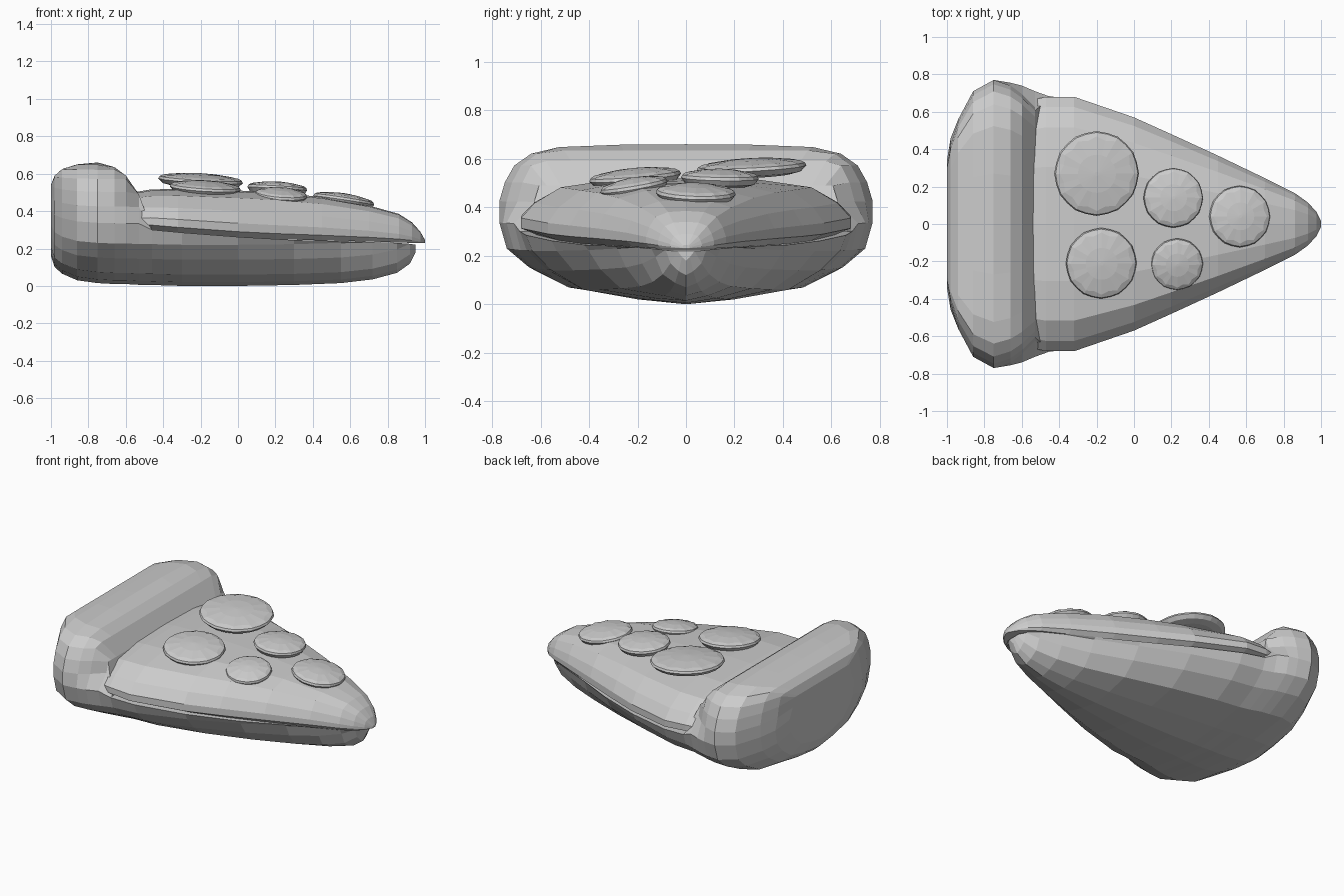
import bpy, bmesh, math
from mathutils import Matrix

if "Cube" in bpy.data.objects:
    bpy.data.objects.remove(bpy.data.objects["Cube"])


def finish(bm, name):
    bmesh.ops.recalc_face_normals(bm, faces=bm.faces)
    mesh = bpy.data.meshes.new(name)
    bm.to_mesh(mesh)
    bm.free()
    ob = bpy.data.objects.new(name, mesh)
    bpy.context.collection.objects.link(ob)
    return ob


def skin(bm, rings):
    """Bridge closed vertex rings and cap both ends."""
    rings = [[bm.verts.new(p) for p in r] for r in rings]
    for a, b in zip(rings, rings[1:]):
        n = len(a)
        for i in range(n):
            j = (i + 1) % n
            bm.faces.new((a[i], a[j], b[j], b[i]))
    bm.faces.new(rings[0])
    bm.faces.new(rings[-1])


def mirrored(x, half):
    """Close a half section (centre bottom to centre top) across y = 0."""
    return [(x, y, z) for y, z in half] + [(x, -y, z) for y, z in half[-2:0:-1]]


# Dough: base slab and raised crust in one loft (x, half width, bottom, top, upper pinch)
dough_half = [(0, 0), (.3, .02), (.64, .06), (.84, .14), (.96, .22), (1, .33), (1, .42),
              (.97, .5), (.92, .57), (.83, .62), (.68, .648), (.35, .658), (0, .66)]
dough_stations = [
    (-1.0, .34, .16, .54, .9), (-.98, .46, .10, .59, .95), (-.94, .56, .065, .625, 1),
    (-.86, .71, .03, .65, 1), (-.75, .77, .015, .66, 1), (-.66, .755, .01, .635, .98),
    (-.6, .74, .01, .59, .94), (-.53, .71, .006, .49, .88), (-.46, .685, .005, .30, 1),
    (-.3, .66, 0, .285, 1), (0, .555, 0, .262, 1), (.3, .42, .005, .245, 1),
    (.55, .295, .015, .24, 1), (.72, .215, .035, .235, 1), (.85, .15, .07, .23, 1),
    (.92, .10, .12, .225, 1), (.95, .055, .18, .22, 1)]
rings = []
for x, w, lo, hi, pinch in dough_stations:
    half = [(w * fy * (pinch if fz > .35 else 1), min(hi, lo + fz * (1 - lo / .66)))
            for fy, fz in dough_half]
    rings.append(mirrored(x, half))
bm = bmesh.new()
skin(bm, rings)
finish(bm, "dough_and_crust")

# Cheese: domed wedge overhanging the dough (x, half width, bottom, top)
cheese_half = [(0, 0), (.9, 0), (1, .12), (1, .3), (.92, .56), (.76, .84), (.45, .97), (0, 1)]
cheese_stations = [
    (-.56, .66, .30, .50), (-.47, .68, .30, .515), (-.32, .68, .285, .52), (0, .57, .26, .51),
    (.2, .48, .25, .50), (.45, .365, .243, .475), (.7, .245, .237, .43), (.86, .165, .232, .385),
    (.93, .115, .23, .34), (.975, .065, .23, .29), (1.0, .015, .23, .245)]
bm = bmesh.new()
skin(bm, [mirrored(x, [(w * fy, lo + fz * (hi - lo)) for fy, fz in cheese_half])
          for x, w, lo, hi in cheese_stations])
finish(bm, "cheese")


# Pepperoni: shallow domed discs with a scalloped top edge
def pepperoni(i, x, y, z, r, tilt_x, tilt_y):
    n = 24

    def ring(radii, h):
        return [(r * radii[k % 2] * math.cos(math.tau * k / n),
                 r * radii[k % 2] * math.sin(math.tau * k / n), h) for k in range(n)]
    bm = bmesh.new()
    skin(bm, [ring((.7, .7), -.035), ring((.9, .9), -.025), ring((1, .985), -.003),
              ring((.97, .96), .01), ring((.88, .8), .02), ring((.45, .45), .032),
              ring((.05, .05), .037)])
    ob = finish(bm, f"pepperoni_{i}")
    ob.matrix_world = (Matrix.Translation((x, y, z)) @ Matrix.Rotation(tilt_x, 4, 'X')
                       @ Matrix.Rotation(tilt_y, 4, 'Y'))


for i, spec in enumerate([
        (-.2, .27, .565, .227, .05, .06), (-.175, -.21, .525, .19, .09, .06),
        (.21, .14, .522, .16, -.02, .06), (.23, -.215, .486, .14, .17, .07),
        (.565, .04, .459, .165, -.03, .15)]):
    pepperoni(i + 1, *spec)
